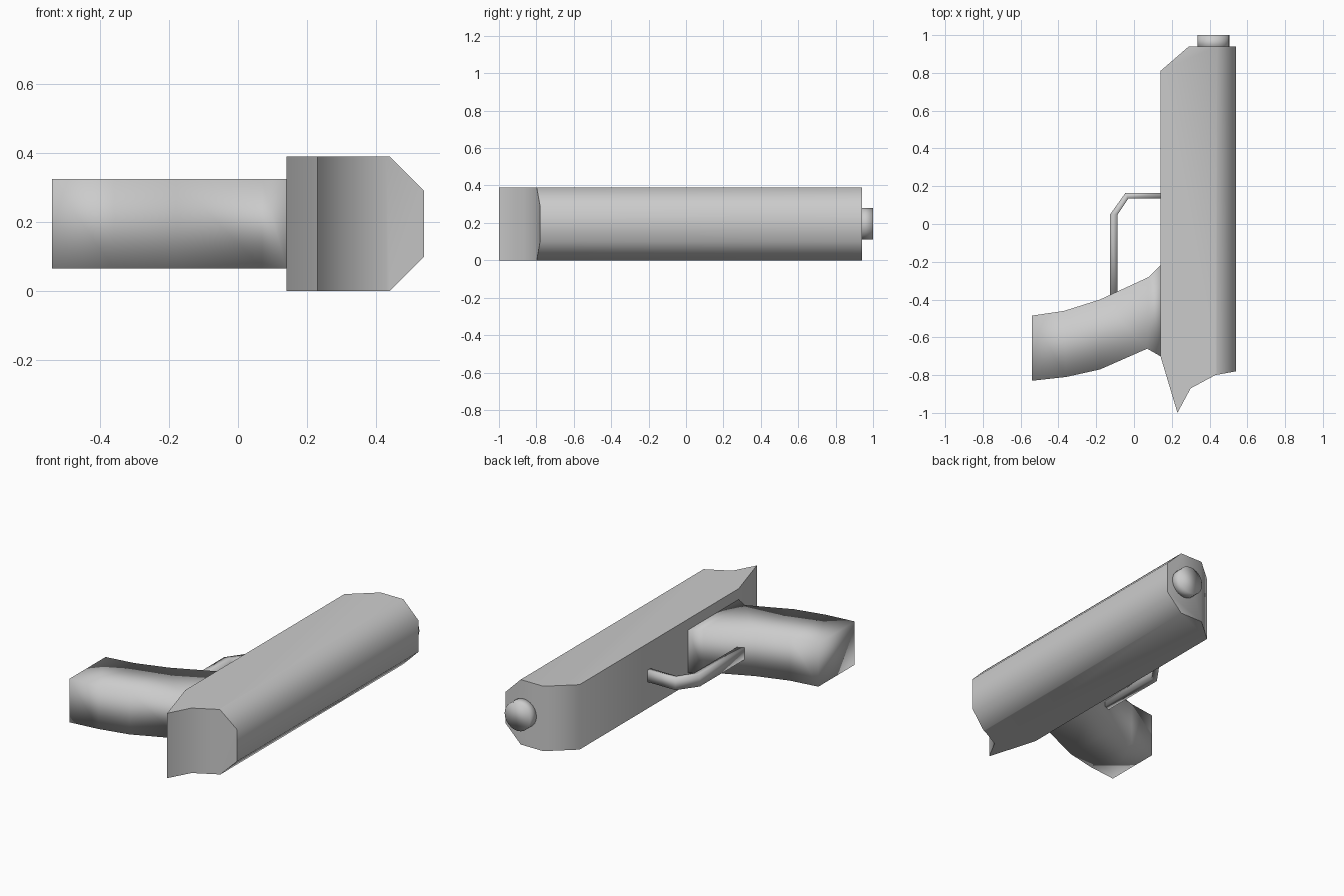
import bpy, bmesh, math
from mathutils import Vector

if "Cube" in bpy.data.objects:
    bpy.data.objects.remove(bpy.data.objects["Cube"])


def finish(name, bm):
    bmesh.ops.recalc_face_normals(bm, faces=bm.faces)
    mesh = bpy.data.meshes.new(name)
    bm.to_mesh(mesh)
    bm.free()
    mesh.shade_smooth()
    obj = bpy.data.objects.new(name, mesh)
    bpy.context.collection.objects.link(obj)
    return obj


def extruded(outline, z0, z1):
    """Extrude a plan outline from z0 up to z1."""
    bm = bmesh.new()
    face = bm.faces.new([bm.verts.new((x, y, z0)) for x, y in outline])
    new = bmesh.ops.extrude_face_region(bm, geom=[face])["geom"]
    verts = [g for g in new if isinstance(g, bmesh.types.BMVert)]
    bmesh.ops.translate(bm, verts=verts, vec=(0, 0, z1 - z0))
    return bm


def strip(near, far, z0, z1):
    """Closed solid between two matching plan lines, in quad segments."""
    bm = bmesh.new()
    rings = [[bm.verts.new((*p, z)) for p, z in ((a, z0), (b, z0), (b, z1), (a, z1))]
             for a, b in zip(near, far)]
    for r, s in zip(rings, rings[1:]):
        for i in range(4):
            j = (i + 1) % 4
            bm.faces.new((r[i], r[j], s[j], s[i]))
    bm.faces.new(rings[0])
    bm.faces.new(rings[-1])
    return bm


# Body: plan outline with rear spur, long top edges chamfered
body = extruded([(0.14, -0.70), (0.23, -1.0), (0.30, -0.87), (0.43, -0.80), (0.54, -0.78),
                 (0.54, 0.94), (0.29, 0.94), (0.14, 0.81)], 0, 0.39)
for z, side in ((0.0, -1), (0.39, 1)):
    cut = bmesh.ops.bisect_plane(body, geom=body.verts[:] + body.edges[:] + body.faces[:],
                                 plane_co=(0.44, 0, z), plane_no=Vector((1, 0, side)).normalized(),
                                 clear_outer=True)["geom_cut"]
    bmesh.ops.contextual_create(body, geom=[g for g in cut if isinstance(g, bmesh.types.BMEdge)])
obj = finish("body", body)
obj.data.set_sharp_from_angle(angle=math.radians(60))

# Grip: curved block flaring into the body
grip = strip([(-0.54, -0.83), (-0.36, -0.81), (-0.18, -0.77), (0.07, -0.66), (0.14, -0.70)],
             [(-0.54, -0.485), (-0.37, -0.46), (-0.18, -0.40), (0.08, -0.28), (0.14, -0.22)],
             0.065, 0.325)
finish("grip", grip)

# Trigger guard: thin bent strap
guard = strip([(0.15, 0.135), (-0.03, 0.135), (-0.087, 0.05), (-0.087, -0.40)],
              [(0.15, 0.165), (-0.045, 0.165), (-0.127, 0.05), (-0.127, -0.40)],
              0.16, 0.23)
finish("trigger_guard", guard)

# Muzzle: short round stub
bpy.ops.mesh.primitive_cylinder_add(vertices=24, radius=0.085, depth=0.08,
                                    location=(0.42, 0.96, 0.195), rotation=(math.pi / 2, 0, 0))
muzzle = bpy.context.object
muzzle.name = "muzzle"
muzzle.data.shade_smooth()
